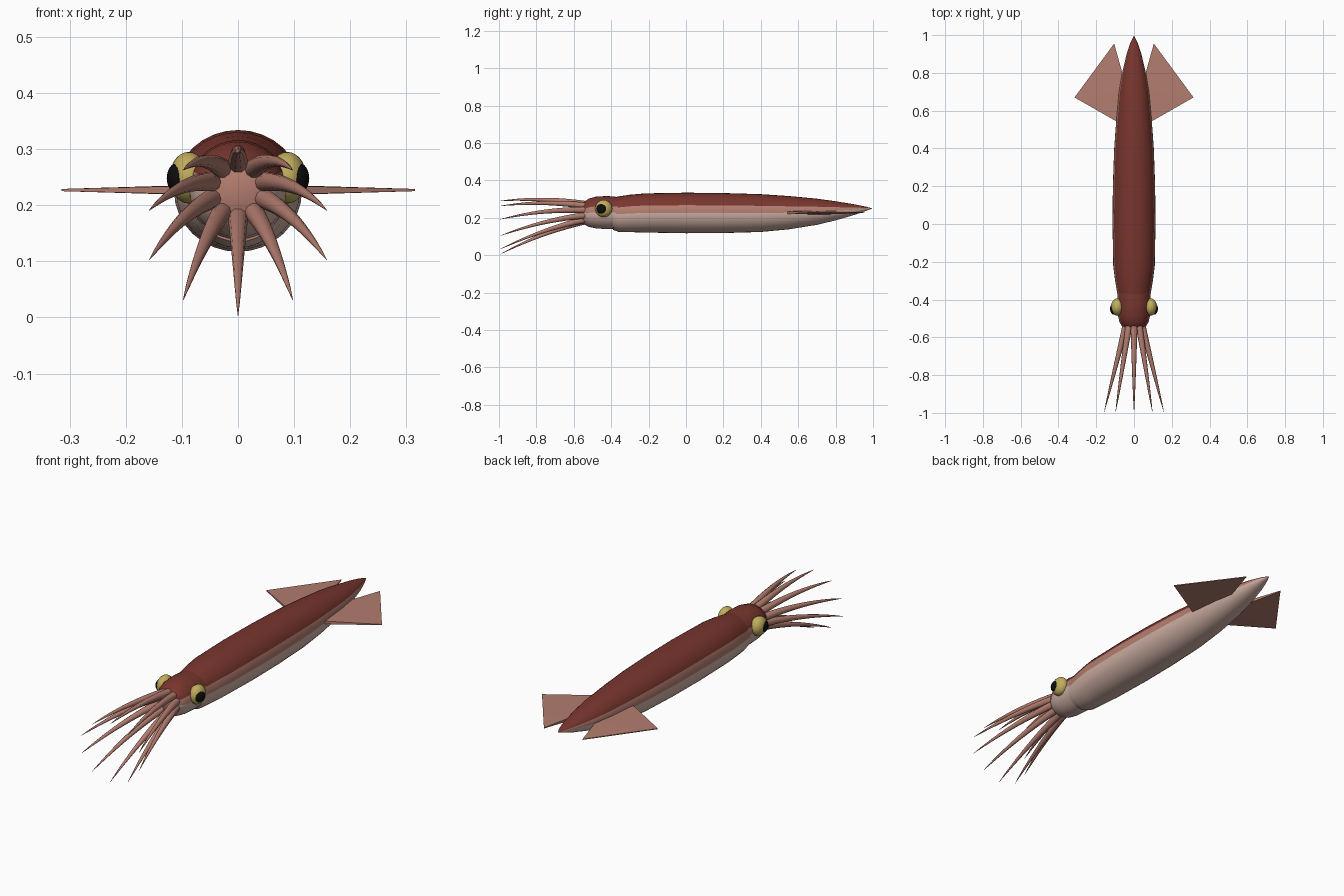
import bpy, bmesh
from math import sin, cos, pi, tau
from mathutils import Vector

if "Cube" in bpy.data.objects:
    bpy.data.objects.remove(bpy.data.objects["Cube"])


def material(name, r, g, b):
    mat = bpy.data.materials.new(name)
    mat.use_nodes = True
    color = (r, g, b, 1)
    mat.diffuse_color = color
    mat.node_tree.nodes["Principled BSDF"].inputs["Base Color"].default_value = color
    return mat


dark_red = material("dark red", 0.19, 0.036, 0.027)
salmon = material("salmon", 0.45, 0.205, 0.16)
pale_pink = material("pale pink", 0.62, 0.43, 0.37)
eye_yellow = material("eye yellow", 0.53, 0.42, 0.11)
pupil_black = material("pupil black", 0.004, 0.004, 0.004)


def finish(name, bm, materials, smooth_angle=pi / 4):
    bmesh.ops.recalc_face_normals(bm, faces=bm.faces)
    mesh = bpy.data.meshes.new(name)
    bm.to_mesh(mesh)
    bm.free()
    obj = bpy.data.objects.new(name, mesh)
    bpy.context.collection.objects.link(obj)
    for mat in materials:
        mesh.materials.append(mat)
    bpy.ops.object.select_all(action="DESELECT")
    obj.select_set(True)
    bpy.context.view_layer.objects.active = obj
    bpy.ops.object.shade_smooth_by_angle(angle=smooth_angle)
    return obj


def loft(name, stations, sides, materials, band_rule=None):
    """Skin elliptical rings given as (centre, x radius, z radius)."""
    bm = bmesh.new()
    rings = []
    for centre, rx, rz in stations:
        angles = [tau * i / sides for i in range(sides)]
        rings.append([bm.verts.new(centre + Vector((rx * cos(a), 0, rz * sin(a))))
                      for a in angles])
    for ring, following in zip(rings, rings[1:]):
        for i in range(sides):
            j = (i + 1) % sides
            face = bm.faces.new((ring[i], ring[j], following[j], following[i]))
            if band_rule:
                face.material_index = band_rule(sin(tau * (i + 0.5) / sides))
    for ring in (rings[0], rings[-1]):
        cap = bm.faces.new(ring)
        cap.material_index = 1 if band_rule else 0
    return finish(name, bm, materials)


# Skin colours: dark back, salmon flank, pale belly
skin = [dark_red, salmon, pale_pink]


def skin_band(height):
    if height > 0.38:
        return 0
    return 1 if height > 0 else 2


def body_part(name, outline):
    """Outline rows are y, top z, bottom z, half width."""
    stations = [(Vector((0, y, (top + bottom) / 2)), width, (top - bottom) / 2)
                for y, top, bottom, width in outline]
    loft(name, stations, 32, skin, skin_band)


# Mantle, tapering to the tail
body_part("mantle", [
    (-0.39, 0.308, 0.135, 0.085),
    (-0.36, 0.314, 0.124, 0.09),
    (-0.3, 0.323, 0.123, 0.1),
    (-0.22, 0.33, 0.121, 0.11),
    (0, 0.334, 0.117, 0.114),
    (0.2, 0.332, 0.118, 0.112),
    (0.4, 0.326, 0.124, 0.105),
    (0.55, 0.316, 0.138, 0.094),
    (0.7, 0.302, 0.162, 0.08),
    (0.8, 0.288, 0.186, 0.063),
    (0.9, 0.272, 0.215, 0.039),
    (0.96, 0.26, 0.236, 0.019),
    (0.995, 0.25, 0.248, 0.001)])

# Head
body_part("head", [
    (-0.558, 0.272, 0.178, 0.045),
    (-0.545, 0.285, 0.165, 0.061),
    (-0.52, 0.302, 0.151, 0.077),
    (-0.48, 0.313, 0.143, 0.086),
    (-0.42, 0.316, 0.139, 0.088),
    (-0.33, 0.308, 0.145, 0.087)])

# Ring of ten drooping, tapering arms
arm_count, arm_steps = 10, 10
for k in range(arm_count):
    around = tau * k / arm_count
    side, up = sin(around), cos(around)
    start = Vector((0.046 * side, -0.54, 0.227 + 0.046 * up))
    tip = Vector((0.166 * side, -0.995, 0.147 + 0.143 * up))
    middle = (start + tip) / 2 + Vector((0, 0, 0.03))
    stations = []
    for step in range(arm_steps + 1):
        t = step / arm_steps
        centre = start * (1 - t) ** 2 + middle * 2 * t * (1 - t) + tip * t * t
        radius = 0.018 * (1 - t) ** 0.8 + 0.0005
        stations.append((centre, radius, radius))
    loft(f"arm_{k + 1}", stations, 10, [salmon])


def ball(name, centre, radii, mat):
    bm = bmesh.new()
    bmesh.ops.create_uvsphere(bm, u_segments=24, v_segments=14, radius=1)
    bmesh.ops.scale(bm, vec=radii, verts=bm.verts)
    bmesh.ops.translate(bm, vec=centre, verts=bm.verts)
    finish(name, bm, [mat])


def fin(name, sign):
    """Thin wedge, thickest along the root and sharp at the outer rim."""
    bm = bmesh.new()
    outline = [(0.07, 0.53, 0.008), (0.315, 0.67, 0.002),
               (0.105, 0.955, 0.002), (0.045, 0.74, 0.01)]
    upper, lower = [[bm.verts.new((sign * x, y, 0.227 + face * half))
                     for x, y, half in outline] for face in (1, -1)]
    for verts in (upper, lower):
        bm.faces.new((verts[0], verts[1], verts[3]))
        bm.faces.new((verts[1], verts[2], verts[3]))
    for i in range(len(outline)):
        j = (i + 1) % len(outline)
        bm.faces.new((upper[i], upper[j], lower[j], lower[i]))
    finish(name, bm, [salmon])


# Paired eyes and tail fins
for label, sign in (("left", 1), ("right", -1)):
    ball(f"{label}_eye", (sign * 0.088, -0.44, 0.249), (0.034, 0.046, 0.046), eye_yellow)
    ball(f"{label}_pupil", (sign * 0.105, -0.449, 0.248), (0.022, 0.031, 0.029), pupil_black)
    fin(f"{label}_fin", sign)
